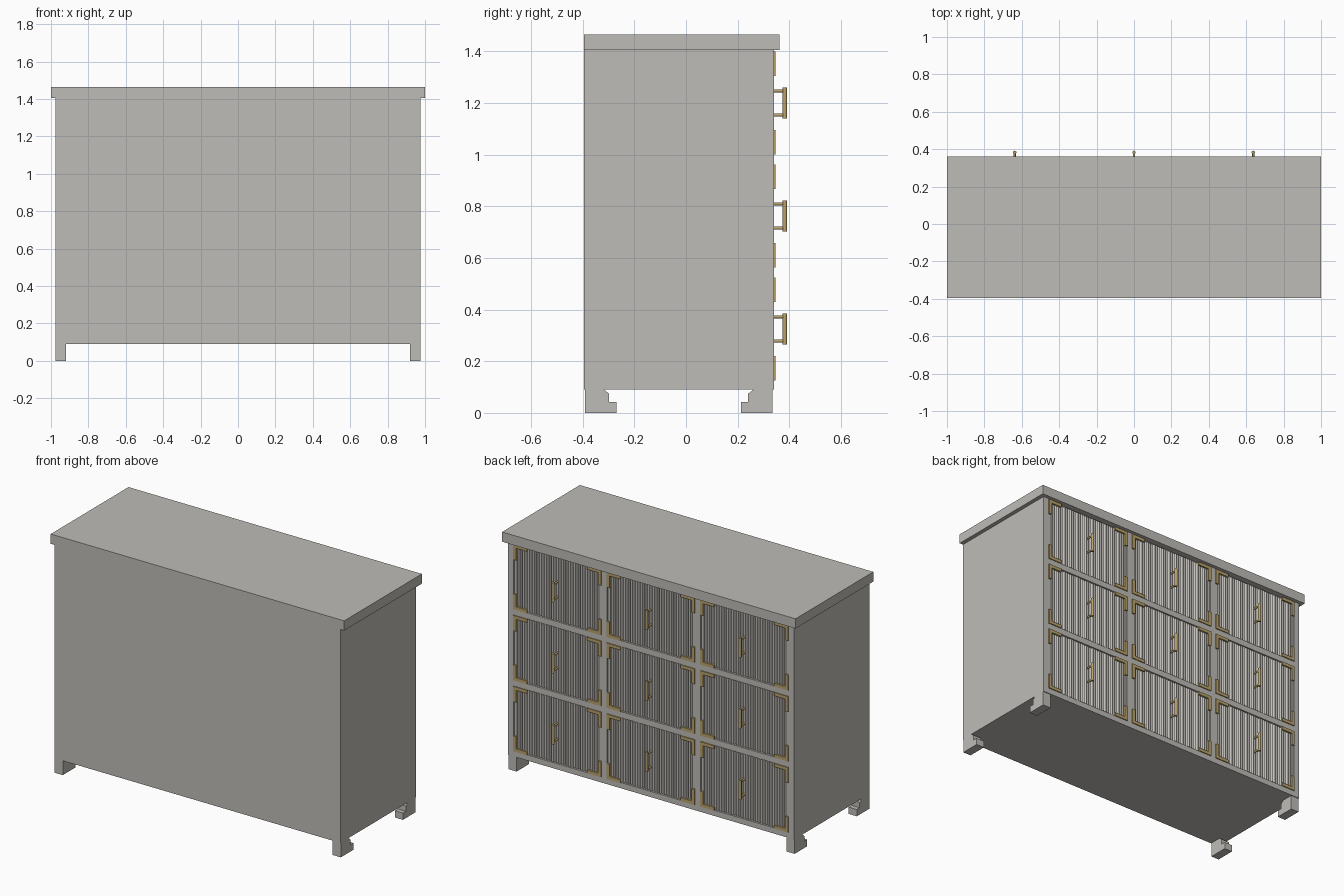
import bpy, bmesh, math
from mathutils import Matrix, Vector

cube = bpy.data.objects.get("Cube")
if cube:
    bpy.data.objects.remove(cube, do_unlink=True)


def material(name, rgb):
    m = bpy.data.materials.new(name)
    m.use_nodes = True
    m.diffuse_color = (*rgb, 1)
    m.node_tree.nodes["Principled BSDF"].inputs["Base Color"].default_value = (*rgb, 1)
    return m


GREY = material("warm grey paint", (0.52, 0.505, 0.475))
BRASS = material("brass", (0.48, 0.36, 0.15))


def finish(name, bm, mat):
    bmesh.ops.recalc_face_normals(bm, faces=bm.faces)
    mesh = bpy.data.meshes.new(name)
    bm.to_mesh(mesh)
    bm.free()
    mesh.materials.append(mat)
    ob = bpy.data.objects.new(name, mesh)
    bpy.context.collection.objects.link(ob)
    return ob


def add_box(bm, x0, x1, y0, y1, z0, z1):
    size = Matrix.Diagonal((x1 - x0, y1 - y0, z1 - z0, 1))
    centre = Matrix.Translation(((x0 + x1) / 2, (y0 + y1) / 2, (z0 + z1) / 2))
    bmesh.ops.create_cube(bm, size=1, matrix=centre @ size)


def box(name, mat, *bounds):
    bm = bmesh.new()
    add_box(bm, *bounds)
    return finish(name, bm, mat)


def add_prism(bm, points, direction):
    """Extrude a closed outline along a direction."""
    face = bm.faces.new([bm.verts.new(p) for p in points])
    out = bmesh.ops.extrude_face_region(bm, geom=[face])
    verts = [g for g in out["geom"] if isinstance(g, bmesh.types.BMVert)]
    bmesh.ops.translate(bm, verts=verts, vec=direction)


def add_rod(bm, centre, radius, length, rotation=Matrix()):
    bmesh.ops.create_cone(bm, cap_ends=True, segments=12, radius1=radius, radius2=radius,
                          depth=length, matrix=Matrix.Translation(centre) @ rotation)


# Main dimensions
HALF_W, BACK, FACE = 0.975, -0.395, 0.34
BASE, BODY_TOP = 0.09, 1.405
PANEL = 0.324                    # depth of the recessed backing behind the drawers
GAP, DRAWER_W, DRAWER_H = 0.0375, 0.6, 0.4
COLUMNS = (-0.6375, 0, 0.6375)
ROWS = (0.325, 0.7625, 1.2)

# Carcass and overhanging top
box("carcass", GREY, -HALF_W, HALF_W, BACK, PANEL, BASE, BODY_TOP)
box("top_slab", GREY, -1, 1, BACK, 0.362, BODY_TOP, 1.465)

# Face frame: four uprights and the rails between the drawers
bm = bmesh.new()
for i in range(4):
    x = -HALF_W + i * (DRAWER_W + GAP)
    add_box(bm, x, x + GAP, PANEL, FACE, BASE, BODY_TOP)
for i in range(3):
    for x in COLUMNS:
        z = BASE if i == 0 else ROWS[i] - DRAWER_H / 2 - GAP
        add_box(bm, x - DRAWER_W / 2, x + DRAWER_W / 2, PANEL, FACE,
                z, ROWS[i] - DRAWER_H / 2)
finish("face_frame", bm, GREY)

# Bracket feet, mirrored to all four corners
foot = [(-0.392, 0), (-0.27, 0), (-0.27, 0.042), (-0.298, 0.042),
        (-0.298, 0.075), (-0.318, BASE), (-0.392, BASE)]
for side, sx in (("right", -1), ("left", 1)):
    for end, flip in (("front", False), ("back", True)):
        bm = bmesh.new()
        outline = [(sx * 0.92, -0.057 - y if flip else y, z) for y, z in foot]
        add_prism(bm, outline, Vector((sx * 0.055, 0, 0)))
        finish(f"{end}_{side}_foot", bm, GREY)

# Fluted drawer front: half-round reeds between plain margins
FLUTES, STEPS = 34, 4


def drawer_front(name, cx, cz):
    hw, hh, margin = DRAWER_W / 2 - 0.004, DRAWER_H / 2 - 0.004, 0.016
    pitch = 2 * (hw - margin) / FLUTES
    outline = [(-hw, PANEL - 0.004), (-hw, 0.336)]
    for i in range(FLUTES):
        for k in range(STEPS + (i == FLUTES - 1)):
            t = k / STEPS
            if i == 0 and k == 0:
                outline.append((-hw + margin, 0.336))
            outline.append((-hw + margin + (i + t) * pitch,
                            0.331 + 0.007 * math.sin(math.pi * t)))
    outline += [(hw - margin, 0.336), (hw, 0.336), (hw, PANEL - 0.004)]
    bm = bmesh.new()
    add_prism(bm, [(cx + x, y, cz - hh) for x, y in outline], Vector((0, 0, 2 * hh)))
    finish(name, bm, GREY)


# Four L-shaped corner mounts per drawer
def corner_mounts(name, cx, cz):
    a, w = 0.095, 0.02
    ell = [(0, 0), (a, 0), (a, w), (w, w), (w, a), (0, a)]
    bm = bmesh.new()
    for sx in (-1, 1):
        for sz in (-1, 1):
            add_prism(bm, [(cx + sx * (DRAWER_W / 2 - u), 0.333,
                            cz + sz * (DRAWER_H / 2 - v)) for u, v in ell],
                      Vector((0, 0.013, 0)))
    finish(name, bm, BRASS)


# Upright bar pull on two posts
def handle(name, cx, cz):
    bm = bmesh.new()
    add_rod(bm, (cx, 0.383, cz), 0.009, 0.12)
    for s in (-1, 1):
        add_rod(bm, (cx, 0.354, cz + s * 0.047), 0.006, 0.052,
                Matrix.Rotation(math.pi / 2, 4, "X"))
    ob = finish(name, bm, BRASS)
    bpy.ops.object.select_all(action="DESELECT")
    ob.select_set(True)
    bpy.context.view_layer.objects.active = ob
    bpy.ops.object.shade_smooth_by_angle(angle=math.radians(40))


for r, cz in enumerate(ROWS):
    for c, cx in enumerate(COLUMNS):
        tag = f"row{r + 1}_column{c + 1}"
        drawer_front(f"drawer_{tag}", cx, cz)
        corner_mounts(f"corner_mounts_{tag}", cx, cz)
        handle(f"handle_{tag}", cx, cz)
